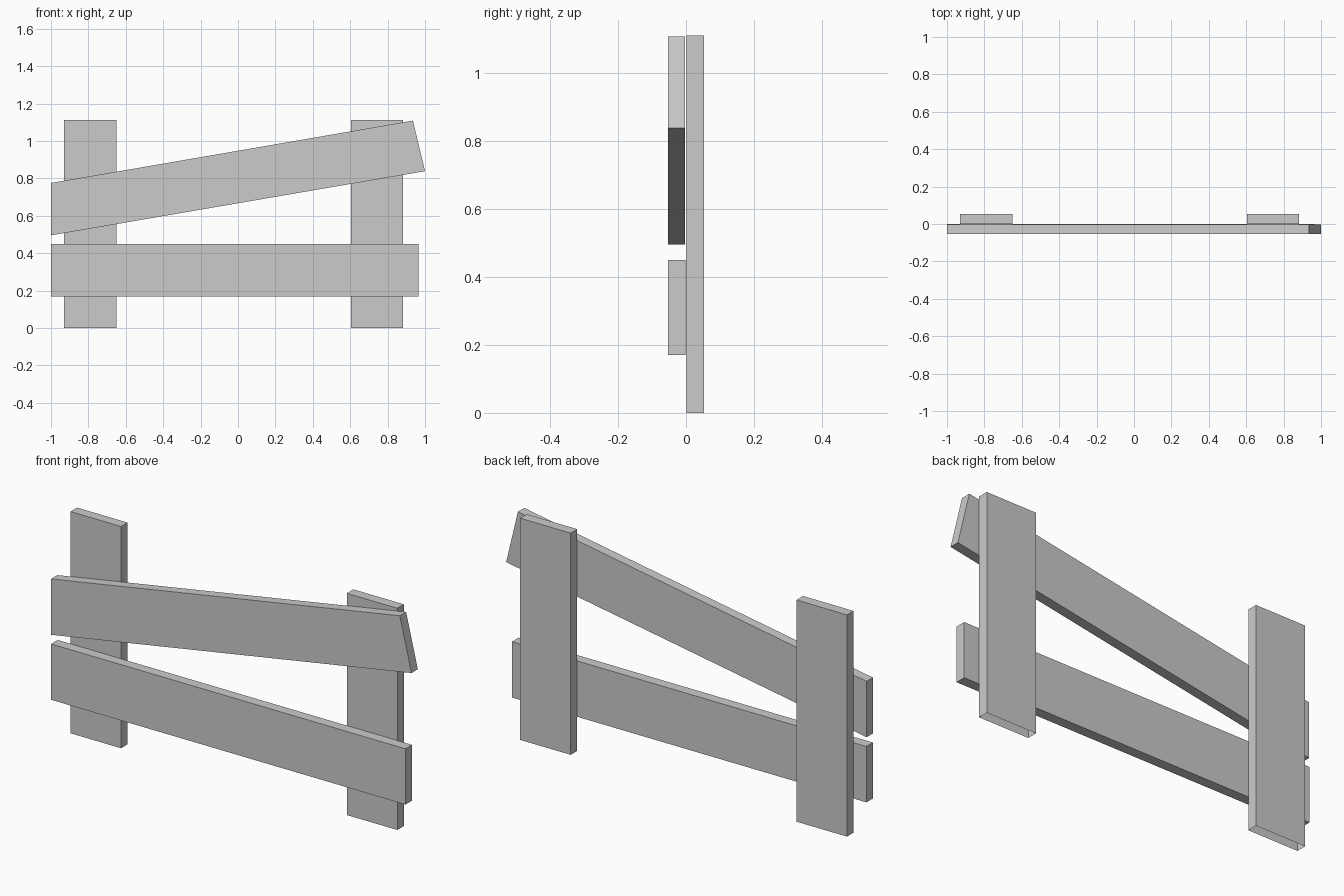
import bpy, bmesh

if "Cube" in bpy.data.objects:
    bpy.data.objects.remove(bpy.data.objects["Cube"])


def board(name, outline, y0, y1, open_bottom=False):
    """Extrude an x-z outline (counter-clockwise from bottom left) from y0 to y1."""
    bm = bmesh.new()
    front = [bm.verts.new((x, y0, z)) for x, z in outline]
    back = [bm.verts.new((x, y1, z)) for x, z in outline]
    bm.faces.new(front)
    bm.faces.new(back[::-1])
    n = len(outline)
    for i in range(1 if open_bottom else 0, n):
        j = (i + 1) % n
        bm.faces.new((front[j], front[i], back[i], back[j]))
    mesh = bpy.data.meshes.new(name)
    bm.to_mesh(mesh)
    bm.free()
    obj = bpy.data.objects.new(name, mesh)
    bpy.context.collection.objects.link(obj)
    return obj


def rect(x0, x1, z0, z1):
    return [(x0, z0), (x1, z0), (x1, z1), (x0, z1)]


# Upright posts at the back, undersides left open
for side, x in (("left", -0.93), ("right", 0.603)):
    board(side + "_post", rect(x, x + 0.28, 0, 1.112), 0.001, 0.053, True)

# Level lower rail
board("lower_rail", rect(-1, 0.966, 0.17, 0.45), -0.053, -0.001)

# Slanted upper rail: plumb cut on the left, square cut on the right
board("slanted_rail", [(-1, 0.496), (1, 0.839), (0.935, 1.109), (-1, 0.776)],
      -0.053, -0.003)
